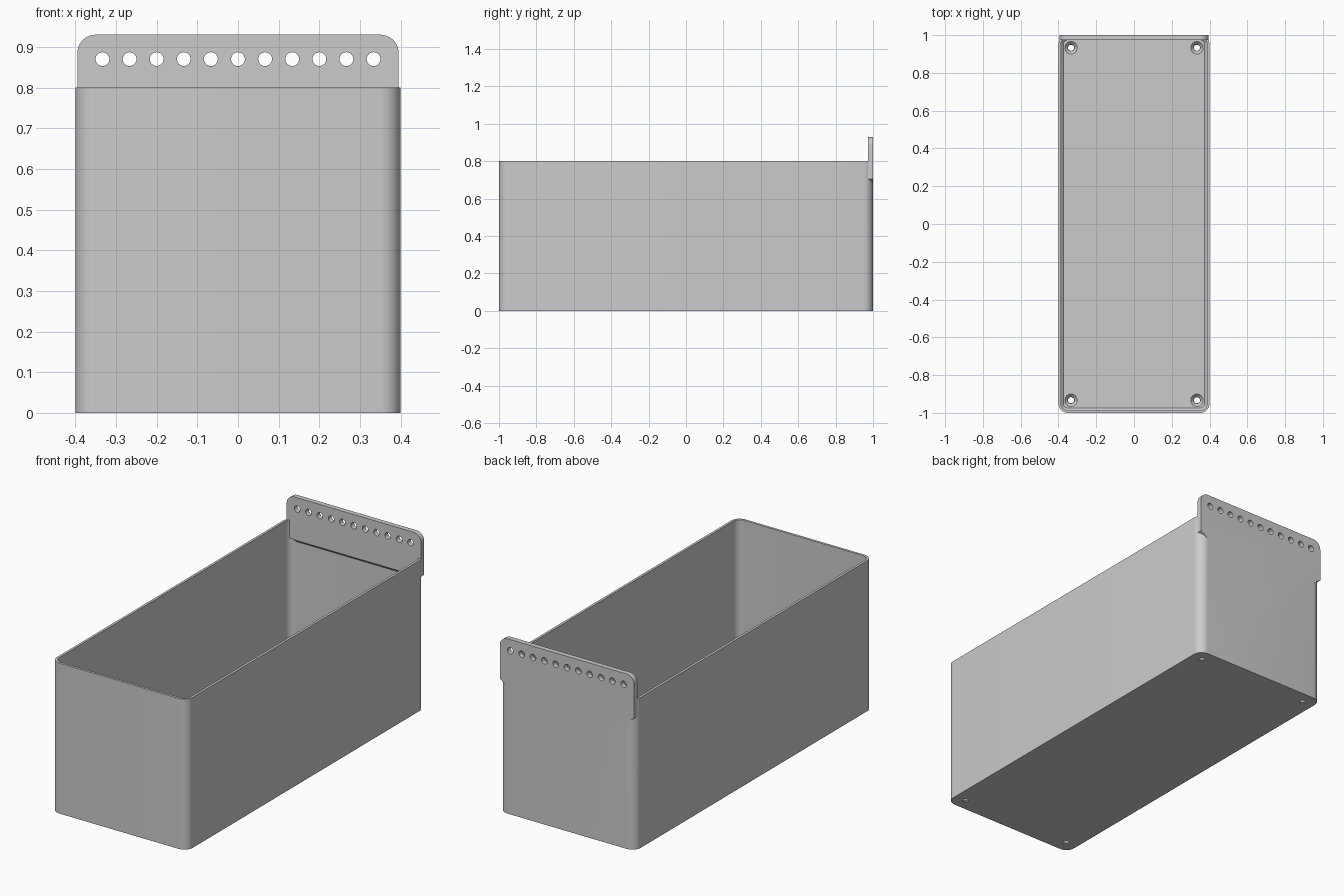
import bpy, bmesh, math
from mathutils import Matrix

cube = bpy.data.objects.get("Cube")
if cube:
    bpy.data.objects.remove(cube)

HALF_X, HALF_Y, HEIGHT = 0.4, 1.0, 0.8
WALL, FLOOR, CORNER = 0.013, 0.02, 0.05

grey = bpy.data.materials.new("light grey plastic")
grey.use_nodes = True
colour = (0.6, 0.6, 0.6, 1)
grey.diffuse_color = colour
grey.node_tree.nodes["Principled BSDF"].inputs["Base Color"].default_value = colour


def finish(bm, name):
    bmesh.ops.recalc_face_normals(bm, faces=bm.faces)
    mesh = bpy.data.meshes.new(name)
    bm.to_mesh(mesh)
    bm.free()
    mesh.materials.append(grey)
    obj = bpy.data.objects.new(name, mesh)
    bpy.context.collection.objects.link(obj)
    return obj


def arc(cx, cy, radius, start, steps=10):
    angles = [start + math.pi / 2 * i / steps for i in range(steps + 1)]
    return [(cx + radius * math.cos(a), cy + radius * math.sin(a)) for a in angles]


def rounded_outline(inset):
    radius = CORNER - inset
    x, y = HALF_X - CORNER, HALF_Y - CORNER
    points = []
    for i, (sx, sy) in enumerate([(1, 1), (-1, 1), (-1, -1), (1, -1)]):
        points += arc(sx * x, sy * y, radius, i * math.pi / 2)
    return points


def combine(target, other, operation):
    mod = target.modifiers.new(operation.lower(), 'BOOLEAN')
    mod.operation, mod.object, mod.solver = operation, other, 'EXACT'
    bpy.ops.object.select_all(action='DESELECT')
    bpy.context.view_layer.objects.active = target
    target.select_set(True)
    bpy.ops.object.modifier_apply(modifier=mod.name)
    bpy.data.objects.remove(other)


# Open box: outer wall, rim, inner wall and chamfered floor edge
bm = bmesh.new()
levels = [(0, 0), (0, HEIGHT), (WALL, HEIGHT),
          (WALL, FLOOR + 0.013), (WALL + 0.013, FLOOR)]
rings = [[bm.verts.new((x, y, z)) for x, y in rounded_outline(inset)]
         for inset, z in levels]
for low, high in zip(rings, rings[1:]):
    for i in range(len(low)):
        j = (i + 1) % len(low)
        bm.faces.new((low[i], low[j], high[j], high[i]))
bm.faces.new(rings[0])
bm.faces.new(rings[-1])
box = finish(bm, "storage_box")

# Back hanging plate with rounded top corners and a bevelled underside
PLATE_X, PLATE_TOP, PLATE_LOW, PLATE_Y, R = 0.395, 0.93, 0.675, 0.973, 0.045
outline = (arc(PLATE_X - R, PLATE_TOP - R, R, 0)
           + arc(R - PLATE_X, PLATE_TOP - R, R, math.pi / 2)
           + [(-PLATE_X, PLATE_LOW + 0.03), (R - PLATE_X, PLATE_LOW),
              (PLATE_X - R, PLATE_LOW), (PLATE_X, PLATE_LOW + 0.03)])
bm = bmesh.new()
back = [bm.verts.new((x, HALF_Y, z)) for x, z in outline]
front = [bm.verts.new((x, PLATE_Y, max(z, PLATE_LOW + 0.027))) for x, z in outline]
bm.faces.new(back)
bm.faces.new(front)
for i in range(len(back)):
    j = (i + 1) % len(back)
    bm.faces.new((back[i], back[j], front[j], front[i]))
plate = finish(bm, "hanging_plate")

# Row of hanging holes
bm = bmesh.new()
for i in range(-5, 6):
    place = Matrix.Translation((i / 15, HALF_Y, 0.87)) @ Matrix.Rotation(math.pi / 2, 4, 'X')
    bmesh.ops.create_cone(bm, cap_ends=True, segments=24, radius1=0.017,
                          radius2=0.017, depth=0.2, matrix=place)
combine(plate, finish(bm, "hanging_hole_cutter"), 'DIFFERENCE')
combine(box, plate, 'UNION')

# Countersunk screw holes in the floor corners
for name, r1, r2, low, high in [("screw_hole_cutter", 0.016, 0.016, -0.05, 0.1),
                                ("countersink_cutter", 0.018, 0.034, 0.004, FLOOR + 0.001)]:
    bm = bmesh.new()
    for sx in (-1, 1):
        for sy in (-1, 1):
            place = Matrix.Translation((sx / 3, sy * 0.933, (low + high) / 2))
            bmesh.ops.create_cone(bm, cap_ends=True, segments=24, radius1=r1,
                                  radius2=r2, depth=high - low, matrix=place)
    combine(box, finish(bm, name), 'DIFFERENCE')

box.select_set(True)
bpy.context.view_layer.objects.active = box
bpy.ops.object.shade_smooth_by_angle(angle=math.radians(30))
